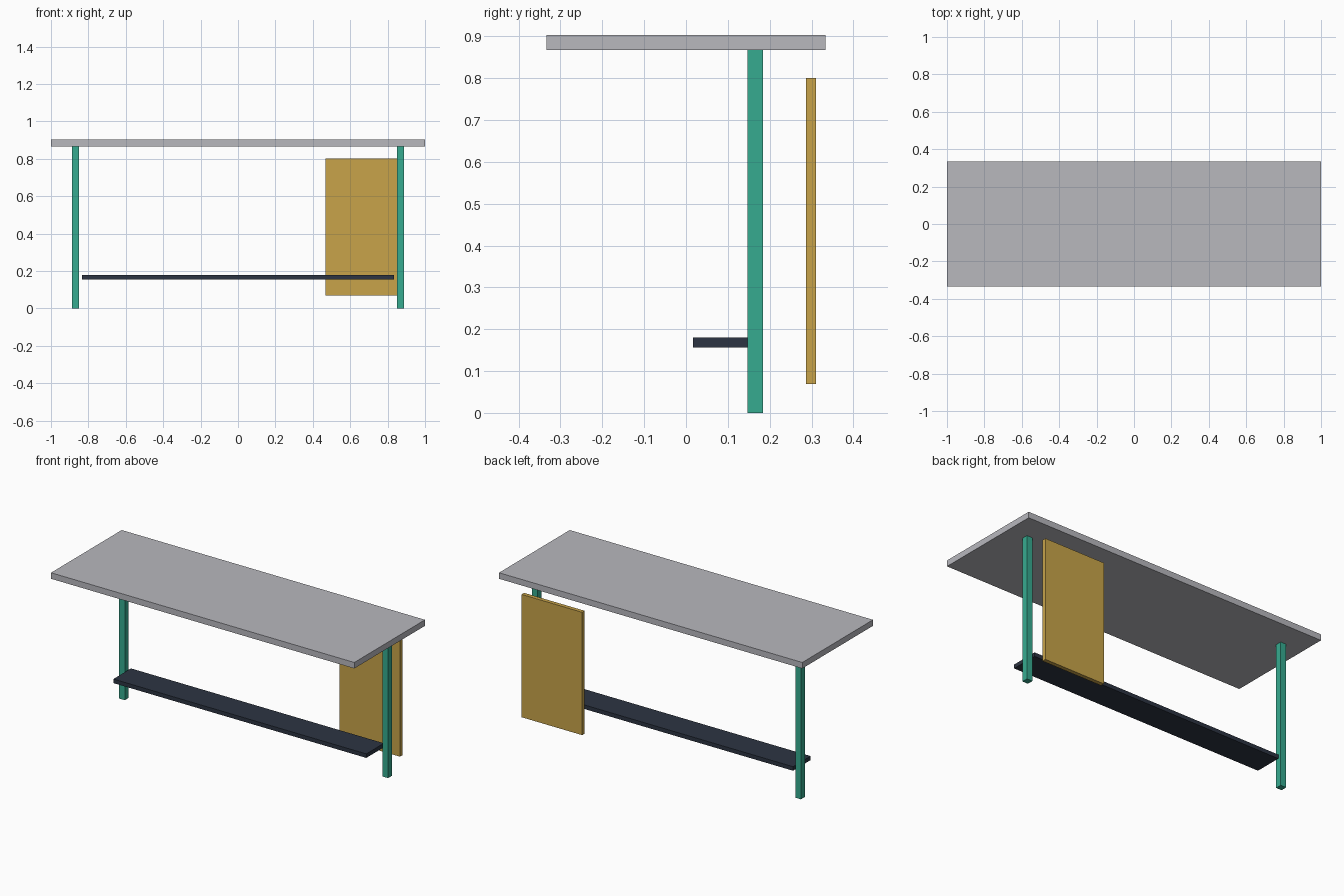
import bpy

default_cube = bpy.data.objects.get("Cube")
if default_cube:
    bpy.data.objects.remove(default_cube, do_unlink=True)


def make_material(name, rgb):
    # Convert 0-255 sRGB to linear
    srgb = [c / 255 for c in rgb]
    linear = [c / 12.92 if c <= 0.04045 else ((c + 0.055) / 1.055) ** 2.4 for c in srgb]
    mat = bpy.data.materials.new(name)
    mat.use_nodes = True
    mat.diffuse_color = (*linear, 1)
    mat.node_tree.nodes["Principled BSDF"].inputs["Base Color"].default_value = (*linear, 1)
    return mat


def make_box(name, low, high, material):
    centre = [(a + b) / 2 for a, b in zip(low, high)]
    bpy.ops.mesh.primitive_cube_add(size=1, location=centre)
    box = bpy.context.object
    box.name = name
    box.scale = [b - a for a, b in zip(low, high)]
    bpy.ops.object.transform_apply(location=False, rotation=False, scale=True)
    box.data.materials.append(material)
    return box


grey = make_material("roof_grey", (184, 184, 190))
teal = make_material("post_teal", (54, 171, 144))
navy = make_material("bench_navy", (44, 52, 66))
gold = make_material("panel_gold", (200, 164, 74))

# Flat roof slab
make_box("roof", (-1, -0.333, 0.867), (1, 0.333, 0.903), grey)

# Square posts, mirrored left and right
for side, x in (("left", 0.868), ("right", -0.868)):
    make_box(f"{side}_post", (x - 0.0185, 0.147, 0), (x + 0.0185, 0.184, 0.867), teal)

# Bench plank between the posts
make_box("bench_seat", (-0.834, 0.017, 0.156), (0.834, 0.183, 0.18), navy)

# Upright panel behind the left post
make_box("back_panel", (0.467, 0.287, 0.069), (0.867, 0.311, 0.801), gold)
